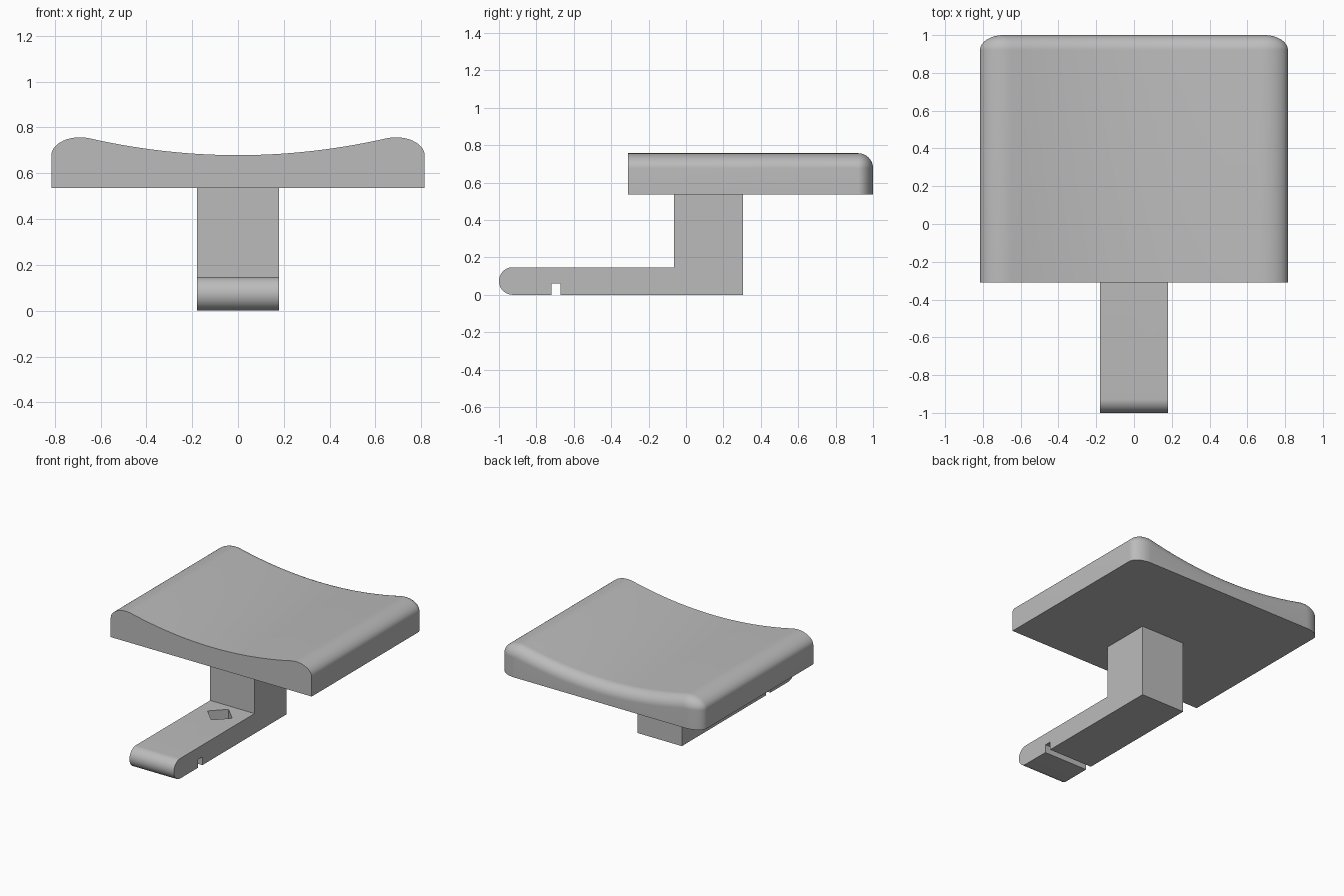
import bpy, bmesh
from math import sin, cos, tan, pi, radians

cube = bpy.data.objects.get("Cube")
if cube:
    bpy.data.objects.remove(cube)

grey = bpy.data.materials.new("plain grey")
grey.use_nodes = True
grey.diffuse_color = (0.5, 0.5, 0.5, 1)
grey.node_tree.nodes["Principled BSDF"].inputs["Base Color"].default_value = (0.5, 0.5, 0.5, 1)


def loft(name, sections):
    """Bridge matching closed sections and cap both ends."""
    bm = bmesh.new()
    rings = [[bm.verts.new(p) for p in s] for s in sections]
    n = len(rings[0])
    for a, b in zip(rings, rings[1:]):
        for i in range(n):
            j = (i + 1) % n
            bm.faces.new((a[i], a[j], b[j], b[i]))
    bm.faces.new(rings[0])
    bm.faces.new(rings[-1])
    bmesh.ops.remove_doubles(bm, verts=bm.verts, dist=0.0001)
    bmesh.ops.recalc_face_normals(bm, faces=bm.faces)
    mesh = bpy.data.meshes.new(name)
    bm.to_mesh(mesh)
    bm.free()
    mesh.materials.append(grey)
    ob = bpy.data.objects.new(name, mesh)
    bpy.context.collection.objects.link(ob)
    return ob


def smooth(ob):
    bpy.ops.object.select_all(action='DESELECT')
    ob.select_set(True)
    bpy.context.view_layer.objects.active = ob
    bpy.ops.object.shade_smooth_by_angle(angle=radians(30))


# Seat: dished top, rounded sides and rounded back edge
BOTTOM, EDGE_X, EDGE_Z = 0.535, 0.69, 0.677
RX, RZ, RY = 0.125, 0.08, 0.08
LEAN = radians(20)
RIM_X = EDGE_X - RX * sin(LEAN)
RIM_Z = EDGE_Z + RZ * cos(LEAN)
DIP = 0.679


def seat_section(y, k):
    """k runs from 1 (full section) to 0 (back face)."""
    right = [(EDGE_X + RX * k, BOTTOM)]
    for i in range(15):
        a = (pi / 2 + LEAN) * i / 14
        right.append((EDGE_X + RX * k * cos(a), EDGE_Z + RZ * k * sin(a)))
    inner = right[-1]
    low = DIP - RZ * (1 - k)
    dish = []
    for i in range(1, 28):
        t = 1 - i / 14
        dish.append((inner[0] * t, low + (inner[1] - low) * t * t))
    left = [(-x, z) for x, z in reversed(right)]
    return [(x, y, z) for x, z in right + dish + left]


sections = [seat_section(-0.31, 1)]
for i in range(13):
    a = pi / 2 * i / 12
    sections.append(seat_section(1 - RY + RY * sin(a), cos(a)))
smooth(loft("seat", sections))

# Bracket: upright and foot arm with a round nose and a slot underneath
HALF, THICK = 0.18, 0.147
R = THICK / 2
outline = [(0.305, 0), (0.305, BOTTOM), (-0.065, BOTTOM), (-0.065, THICK)]
for i in range(25):
    a = pi / 2 + pi * i / 24
    outline.append((-1 + R + R * cos(a), R + R * sin(a)))
outline += [(-0.72, 0), (-0.72, 0.06), (-0.67, 0.06), (-0.67, 0)]
bracket = loft("bracket", [[(x, y, z) for y, z in outline] for x in (-HALF, HALF)])

# Diamond pocket in the top of the arm
diamond = [(0, -0.31), (0.1, -0.21), (0, -0.11), (-0.1, -0.21)]
cutter = loft("pocket_cutter", [[(x, y, z) for x, y in diamond] for z in (0.045, 0.2)])
cutter.hide_render = True
cut = bracket.modifiers.new("pocket", 'BOOLEAN')
cut.operation = 'DIFFERENCE'
cut.solver = 'EXACT'
cut.object = cutter
bpy.context.view_layer.objects.active = bracket
bpy.ops.object.modifier_apply(modifier=cut.name)
bpy.data.objects.remove(cutter)
smooth(bracket)
